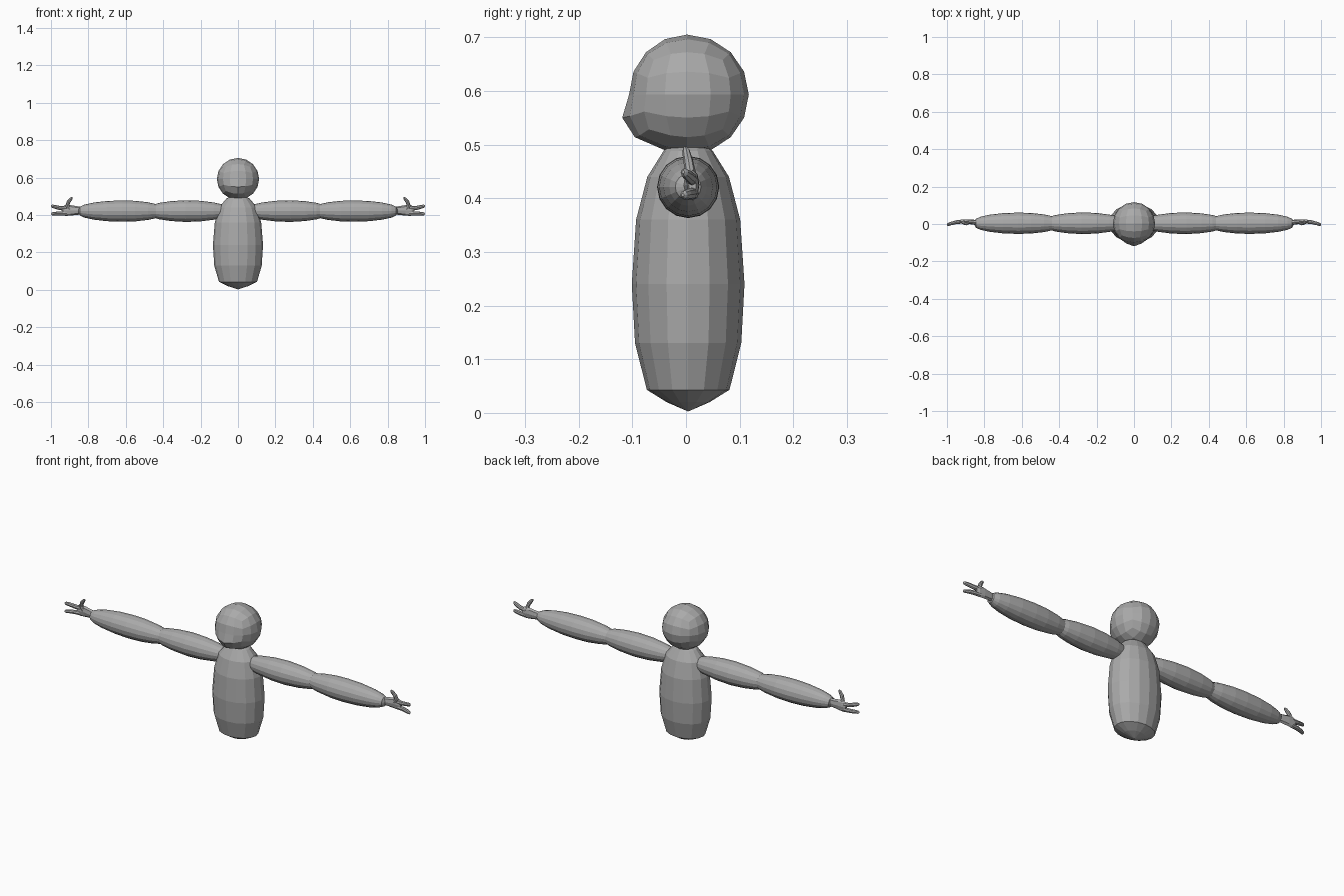
import bpy, bmesh, math
from mathutils import Vector

if "Cube" in bpy.data.objects:
    bpy.data.objects.remove(bpy.data.objects["Cube"])

grey = bpy.data.materials.new("plain grey")
grey.diffuse_color = (0.4, 0.4, 0.4, 1)
grey.use_nodes = True
grey.node_tree.nodes["Principled BSDF"].inputs["Base Color"].default_value = grey.diffuse_color


def finish(name, bm, mirrored=False):
    bmesh.ops.recalc_face_normals(bm, faces=bm.faces)
    mesh = bpy.data.meshes.new(name)
    bm.to_mesh(mesh)
    bm.free()
    mesh.materials.append(grey)
    obj = bpy.data.objects.new(name, mesh)
    bpy.context.collection.objects.link(obj)
    if mirrored:
        obj.modifiers.new("Mirror", 'MIRROR')
    return obj


def loft(name, rings, sides, mirrored=False):
    """Rings are (centre, half width a, half width b); b lies along y, a is square to it."""
    bm = bmesh.new()
    loops = []
    for i, (c, a, b) in enumerate(rings):
        prev, nxt = rings[max(i - 1, 0)][0], rings[min(i + 1, len(rings) - 1)][0]
        t = (Vector(nxt) - Vector(prev)).normalized()
        u = t.cross(Vector((0, 1, 0))).normalized()
        v = u.cross(t)
        loops.append([bm.verts.new(Vector(c) + u * a * math.cos(k * math.tau / sides)
                                   + v * b * math.sin(k * math.tau / sides))
                      for k in range(sides)])
    for lo, hi in zip(loops, loops[1:]):
        for k in range(sides):
            j = (k + 1) % sides
            bm.faces.new((lo[k], lo[j], hi[j], hi[k]))
    bm.faces.new(loops[0])
    bm.faces.new(loops[-1])
    bmesh.ops.remove_doubles(bm, verts=bm.verts, dist=0.0005)
    return finish(name, bm, mirrored)


# Head: a cube divided into a ball, with the lower face pushed forward
bm = bmesh.new()
bmesh.ops.create_cube(bm, size=2)
bmesh.ops.subdivide_edges(bm, edges=bm.edges, cuts=3, use_grid_fill=True)
for v in bm.verts:
    d = Vector([math.tan(c * math.pi / 4) for c in v.co]).normalized()
    x, y, z = d.x * 0.113, d.y * 0.115, d.z * 0.112
    if d.y < 0:
        y *= 0.94
        if -0.75 < d.z < -0.1 and d.y < -0.5:
            y -= 0.021 * (1 - abs(d.x))
    v.co = (x, y + 0.002, z + 0.593)
finish("head", bm)

# Torso: egg-shaped body with a shallow pointed base
body = [(0.003, 0.001, 0.001), (0.02, 0.055, 0.04), (0.043, 0.102, 0.077),
        (0.13, 0.127, 0.099), (0.24, 0.134, 0.105), (0.36, 0.124, 0.097),
        (0.44, 0.102, 0.076), (0.488, 0.062, 0.046), (0.505, 0.03, 0.03)]
loft("torso", [((0, 0.004, z), a, b) for z, a, b in body], 16)

# Upper arms and forearms, mirrored
upper = [(0.07, 0.02), (0.09, 0.037), (0.13, 0.046), (0.2, 0.055), (0.28, 0.058),
         (0.36, 0.053), (0.42, 0.044), (0.445, 0.036), (0.455, 0.015)]
fore = [(0.425, 0.02), (0.435, 0.037), (0.48, 0.047), (0.55, 0.055), (0.62, 0.057),
        (0.7, 0.054), (0.77, 0.046), (0.82, 0.035), (0.845, 0.024), (0.853, 0.01)]
for name, prof in (("upper_arm", upper), ("forearm", fore)):
    loft(name, [((x, 0.004, 0.421), r, r) for x, r in prof], 16, True)

# Hands: palm, two fingers and a thumb
loft("palm", [((0.83, 0.006, 0.423), 0.02, 0.014), ((0.86, 0.01, 0.424), 0.023, 0.013),
              ((0.895, 0.013, 0.425), 0.028, 0.012), ((0.925, 0.013, 0.424), 0.029, 0.011),
              ((0.937, 0.012, 0.424), 0.02, 0.007)], 8, True)
digits = {
    "upper_finger": [(0.915, 0.013, 0.434), (0.95, 0.01, 0.437), (0.98, 0.002, 0.444),
                     (0.995, -0.003, 0.448), (1.0, -0.005, 0.449)],
    "lower_finger": [(0.915, 0.013, 0.409), (0.95, 0.01, 0.408), (0.98, 0.002, 0.407),
                     (0.995, -0.004, 0.406), (1.0, -0.006, 0.406)],
    "thumb": [(0.9, 0.011, 0.43), (0.913, 0.008, 0.45), (0.906, 0.004, 0.47),
              (0.892, 0.0, 0.488), (0.886, -0.002, 0.495)],
}
for name, path in digits.items():
    loft(name, [(p, r, r * 0.9) for p, r in zip(path, (0.012, 0.011, 0.01, 0.008, 0.003))],
         8, True)
